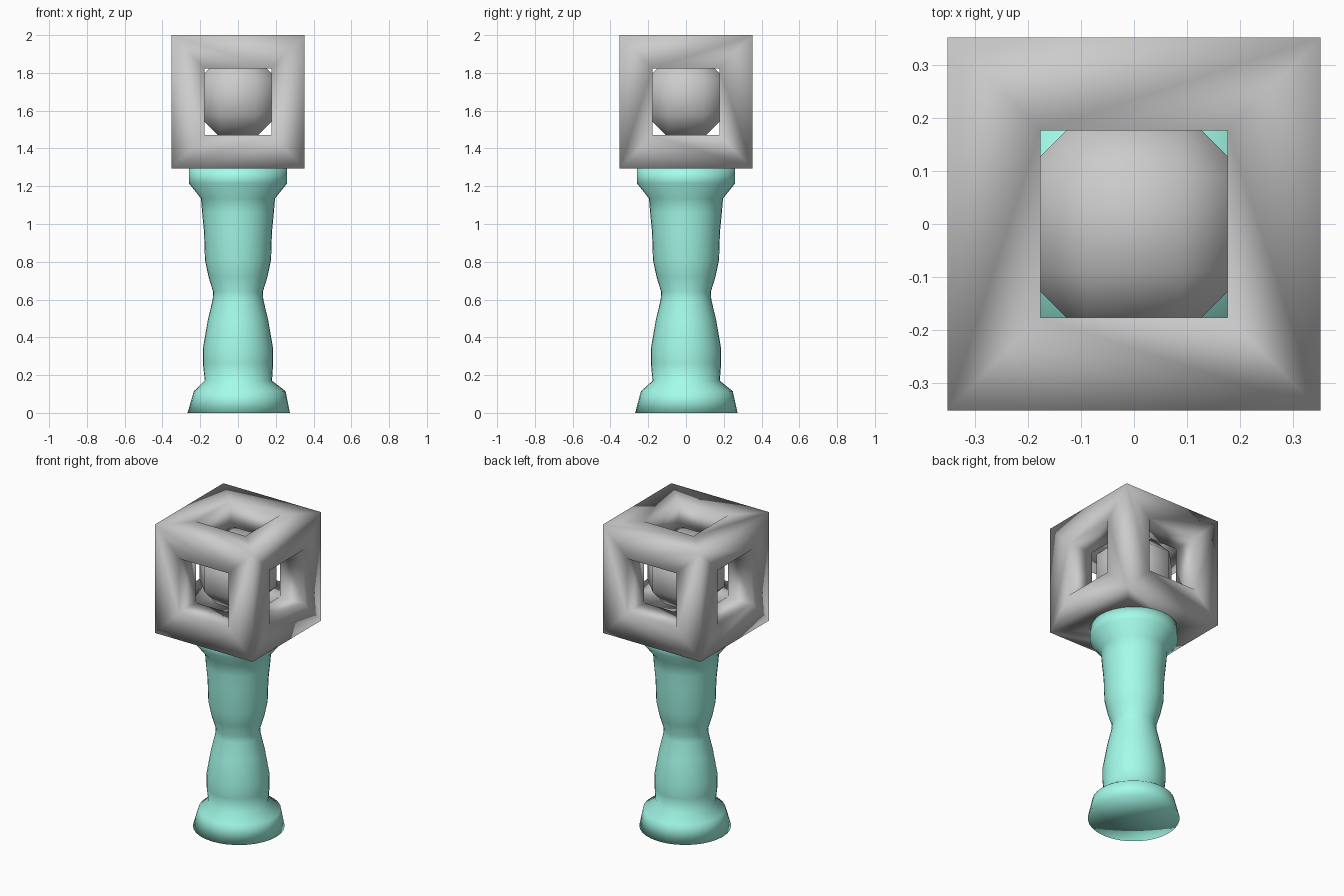
import bpy, bmesh, math
from itertools import product

if "Cube" in bpy.data.objects:
    bpy.data.objects.remove(bpy.data.objects["Cube"])


def finish(name, bm, material=None):
    bmesh.ops.recalc_face_normals(bm, faces=bm.faces)
    for f in bm.faces:
        f.smooth = True
    mesh = bpy.data.meshes.new(name)
    bm.to_mesh(mesh)
    bm.free()
    obj = bpy.data.objects.new(name, mesh)
    bpy.context.collection.objects.link(obj)
    if material:
        mesh.materials.append(material)
    return obj


green = bpy.data.materials.new("mint")
green.diffuse_color = (0.37, 0.97, 0.82, 1)
green.use_nodes = True
green.node_tree.nodes["Principled BSDF"].inputs["Base Color"].default_value = green.diffuse_color

# Turned pedestal: (radius, height, sideways shift of the ring)
SEG = 32
PROFILE = [(0.271, 0, 0.004), (0.243, 0.115, 0.009), (0.178, 0.17, 0.002),
           (0.186, 0.26, 0), (0.186, 0.34, 0), (0.160, 0.49, 0),
           (0.134, 0.60, 0), (0.131, 0.64, 0), (0.156, 0.72, 0),
           (0.175, 0.81, 0), (0.180, 0.96, 0), (0.190, 1.06, 0),
           (0.196, 1.135, 0), (0.260, 1.215, 0), (0.260, 1.295, 0)]
bm = bmesh.new()
rings = []
for r, z, dx in PROFILE:
    rings.append([bm.verts.new((dx + r * math.cos(2 * math.pi * i / SEG),
                                dx / 2 + r * math.sin(2 * math.pi * i / SEG), z))
                  for i in range(SEG)])
for a, b in zip(rings, rings[1:]):
    for i in range(SEG):
        j = (i + 1) % SEG
        bm.faces.new((a[i], a[j], b[j], b[i]))
for ring, z in ((rings[0], 0), (rings[-1], 1.295)):
    centre = bm.verts.new((0, 0, z))
    for i in range(SEG):
        bm.faces.new((ring[i], ring[(i + 1) % SEG], centre))
finish("pedestal", bm, green)

# Open cube cage: 12 square beams sharing mitred corners
OUT, INN, MID = 0.3525, 0.177, 1.6475
bm = bmesh.new()
corner = {}
for s in product((-1, 1), repeat=3):
    # key = axis on which the vertex lies on the outside face
    sets = {"out": (0, 1, 2), "in": (), 0: (0,), 1: (1,), 2: (2,)}
    for key, outer_axes in sets.items():
        corner[s, key] = bm.verts.new([s[k] * (OUT if k in outer_axes else INN)
                                       for k in range(3)])
for k in range(3):
    i, j = (k + 1) % 3, (k + 2) % 3
    for si, sj in product((-1, 1), repeat=2):
        a, b = [0] * 3, [0] * 3
        a[i] = b[i] = si
        a[j] = b[j] = sj
        a[k], b[k] = -1, 1
        a, b = tuple(a), tuple(b)
        loop = ("out", i, "in", j)
        for n in range(4):
            p, q = loop[n], loop[(n + 1) % 4]
            bm.faces.new((corner[a, p], corner[b, p], corner[b, q], corner[a, q]))
cage = finish("cage", bm)
cage.location.z = MID

# Loose carved ball: cube with chamfered edges and corners
bm = bmesh.new()
bmesh.ops.create_cube(bm, size=0.432)
bmesh.ops.bevel(bm, geom=bm.edges[:], offset=0.127, offset_type='OFFSET',
                segments=1, affect='EDGES')
ball = finish("ball", bm)
ball.location.z = 1.67
